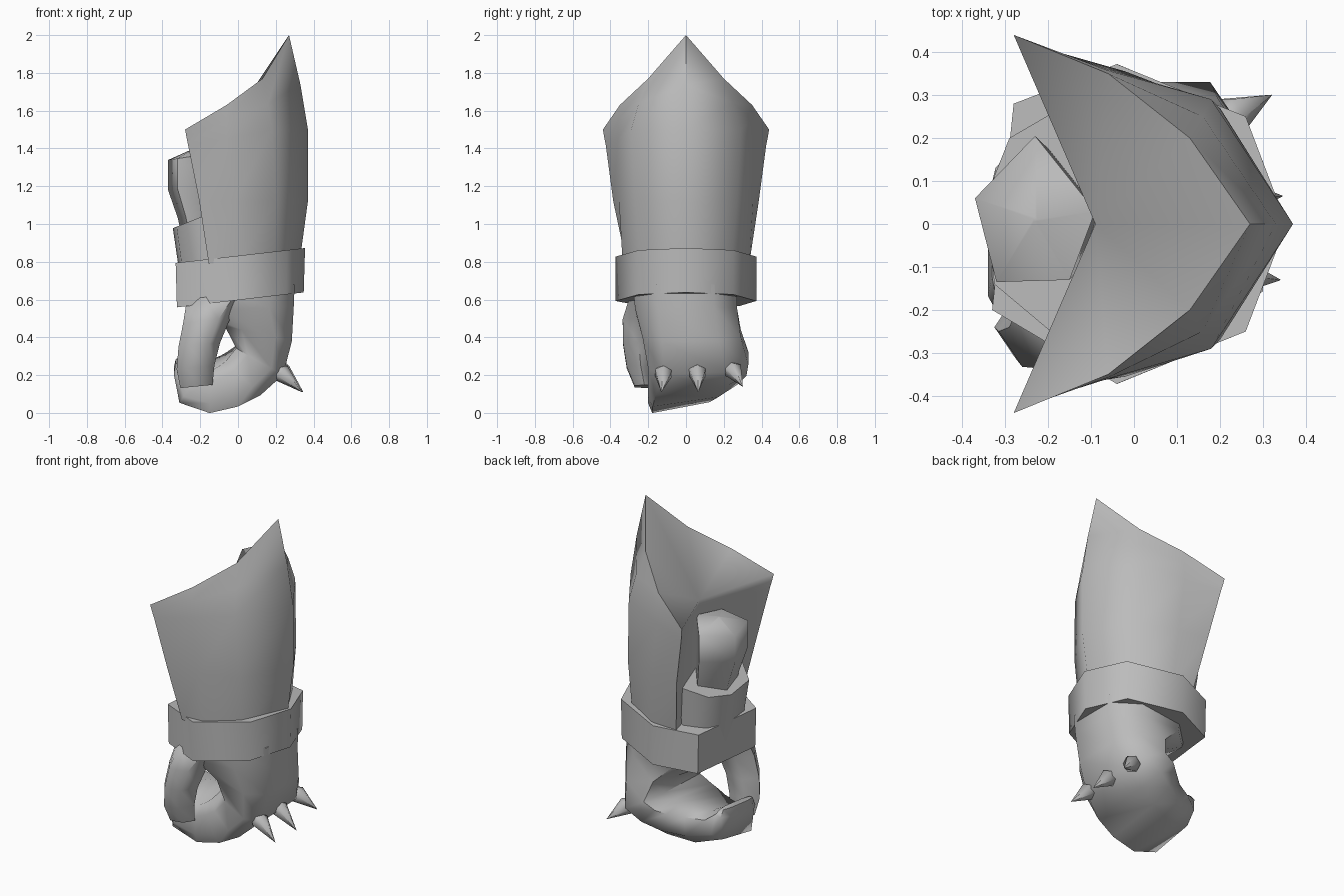
import bpy, bmesh, math
from mathutils import Vector

if "Cube" in bpy.data.objects:
    bpy.data.objects.remove(bpy.data.objects["Cube"])

grey = bpy.data.materials.new("plain grey")
grey.diffuse_color = (0.5, 0.5, 0.5, 1)
grey.use_nodes = True
grey.node_tree.nodes["Principled BSDF"].inputs["Base Color"].default_value = grey.diffuse_color


def loft(name, rings, fan=None, smooth=35):
    """Skin closed rings of equal length; caps are ngons or a fan from index `fan`."""
    bm = bmesh.new()
    vs = [[bm.verts.new(p) for p in r] for r in rings]
    n = len(rings[0])
    for a, b in zip(vs, vs[1:]):
        for i in range(n):
            j = (i + 1) % n
            bm.faces.new((a[i], a[j], b[j], b[i]))
    for r in (vs[0], vs[-1]):
        if fan is None:
            bm.faces.new(r)
        else:
            for k in range(1, n - 1):
                bm.faces.new((r[fan], r[(fan + k) % n], r[(fan + k + 1) % n]))
    bmesh.ops.recalc_face_normals(bm, faces=bm.faces)
    me = bpy.data.meshes.new(name)
    bm.to_mesh(me)
    bm.free()
    me.materials.append(grey)
    ob = bpy.data.objects.new(name, me)
    bpy.context.collection.objects.link(ob)
    bpy.ops.object.select_all(action='DESELECT')
    ob.select_set(True)
    bpy.context.view_layer.objects.active = ob
    if smooth:
        bpy.ops.object.shade_smooth_by_angle(angle=math.radians(smooth))
    return ob


# flared cuff: rows of half profiles from the spine (y=0) to the front tip, mirrored in y
rows = [
    ([(.325, 0, .79), (.19, .24, .79), (0, .335, .79), (-.155, .315, .79)], (-.09, 0, .79)),
    ([(.37, 0, 1.12), (.2, .27, 1.12), (-.02, .355, 1.12), (-.205, .385, 1.12)], (-.09, 0, 1.1)),
    ([(.37, 0, 1.5), (.18, .29, 1.5), (-.06, .36, 1.45), (-.265, .425, 1.42)], (-.09, 0, 1.38)),
    ([(.33, 0, 1.74), (.16, .25, 1.64), (-.06, .357, 1.55), (-.273, .433, 1.46)], (-.09, 0, 1.42)),
    ([(.27, 0, 2), (.13, .2, 1.77), (-.06, .35, 1.63), (-.28, .44, 1.5)], (-.09, 0, 1.46)),
]
loft("cuff", [[(x, -y, z) for x, y, z in half[:0:-1]] + half + [inner] for half, inner in rows],
     fan=7, smooth=70)

# slanted wrist band
plan = [(.355, 0), (.26, .25), (-.04, .372), (-.28, .28), (-.33, -.2), (-.04, -.372), (.26, -.25)]
loft("wrist_band", [[(x * s, y, z + .115 * x) for x, y in plan]
                    for z, s in ((.597, .98), (.832, 1))], smooth=60)

# inner sleeve roll
roll = [(.1, .2), (-.17, .27), (-.29, .2), (-.345, .06), (-.325, -.14), (-.17, -.27), (.1, -.2)]
loft("sleeve_roll", [[(x * s, y * s, z + .4 * (x + .34) * t) for x, y in roll]
                     for z, s, t in ((.65, .86, 0), (.98, 1, 1))], smooth=60)

# strap end rising inside the cuff, with a low pointed cap
pent = [(-.37, .06), (-.23, .205), (-.09, .03), (-.15, -.13), (-.32, -.135)]


def strap_ring(s, z, cx=-.23):
    return [(cx + (x + .23) * s, .01 + (y - .01) * s, z + .15 * (x + .23) * s) for x, y in pent]


loft("strap_end", [strap_ring(.75, .9, -.18), strap_ring(.85, 1.05, -.2), strap_ring(1, 1.2),
                   strap_ring(1, 1.36), strap_ring(.03, 1.4)], smooth=73)

# curled hand: sections (outer x,z / inner x,z / y range / rise on the +y side / corner squareness)
sections = [
    ((.30, .68), (-.25, .66), (-.28, .27), 0, .55),
    ((.295, .56), (-.22, .54), (-.27, .27), 0, .55),
    ((.285, .38), (-.07, .46), (-.23, .29), 0, .6),
    ((.24, .20), (-.01, .34), (-.2, .33), .02, .7),
    ((.12, .09), (-.06, .275), (-.2, .32), .06, .85),
    ((0, .03), (-.09, .25), (-.2, .28), .07, .9),
    ((-.15, -.005), (-.14, .22), (-.2, .22), .08, .9),
    ((-.31, .05), (-.22, .2), (-.2, .17), .07, .9),
    ((-.34, .2), (-.27, .22), (-.2, .13), .05, .8),
    ((-.33, .26), (-.29, .26), (-.18, .1), .03, .6),
]
rings = []
for (ox, oz), (ix, iz), (y0, y1), rise, c in sections:
    shape = [(1, -c), (1, .55), (.5, 1), (-.5, 1), (-1, .55), (-1, -c), (-.5, -1), (.5, -1)]
    rings.append([((ox + ix) / 2 + u * (ox - ix) / 2, (y0 + y1) / 2 + v * (y1 - y0) / 2,
                   (oz + iz) / 2 + u * (oz - iz) / 2 + rise * (v + 1) / 2) for u, v in shape])
loft("hand", rings, smooth=60)

# thumb: six-sided sections (centre, half width in x, half depth in y)
hexa = [(math.cos(k * math.pi / 3), math.sin(k * math.pi / 3)) for k in range(6)]
thumb = [((-.1, -.19, .62), .17, .12), ((-.165, -.24, .49), .125, .11),
         ((-.205, -.25, .36), .11, .095), ((-.225, -.24, .24), .1, .085),
         ((-.22, -.22, .14), .085, .06)]
loft("thumb", [[(c[0] + rx * a, c[1] + ry * b, c[2] + .1 * rx * a) for a, b in hexa]
               for c, rx, ry in thumb], smooth=65)

# knuckle spikes: double-ended cones
for i, (base, tip) in enumerate([((.23, -.12, .21), (.34, -.13, .11)),
                                 ((.235, .06, .215), (.345, .065, .11)),
                                 ((.225, .25, .225), (.32, .3, .14))]):
    base, tip = Vector(base), Vector(tip)
    d = (tip - base).normalized()
    p = d.cross(Vector((0, 1, 0))).normalized()
    q = d.cross(p)
    loft(f"knuckle_spike_{i + 1}", [[c + (p * a + q * b) * r for a, b in hexa] for c, r in
         ((base - d * .06, .015), (base, .05), (tip, .001))], smooth=65)
